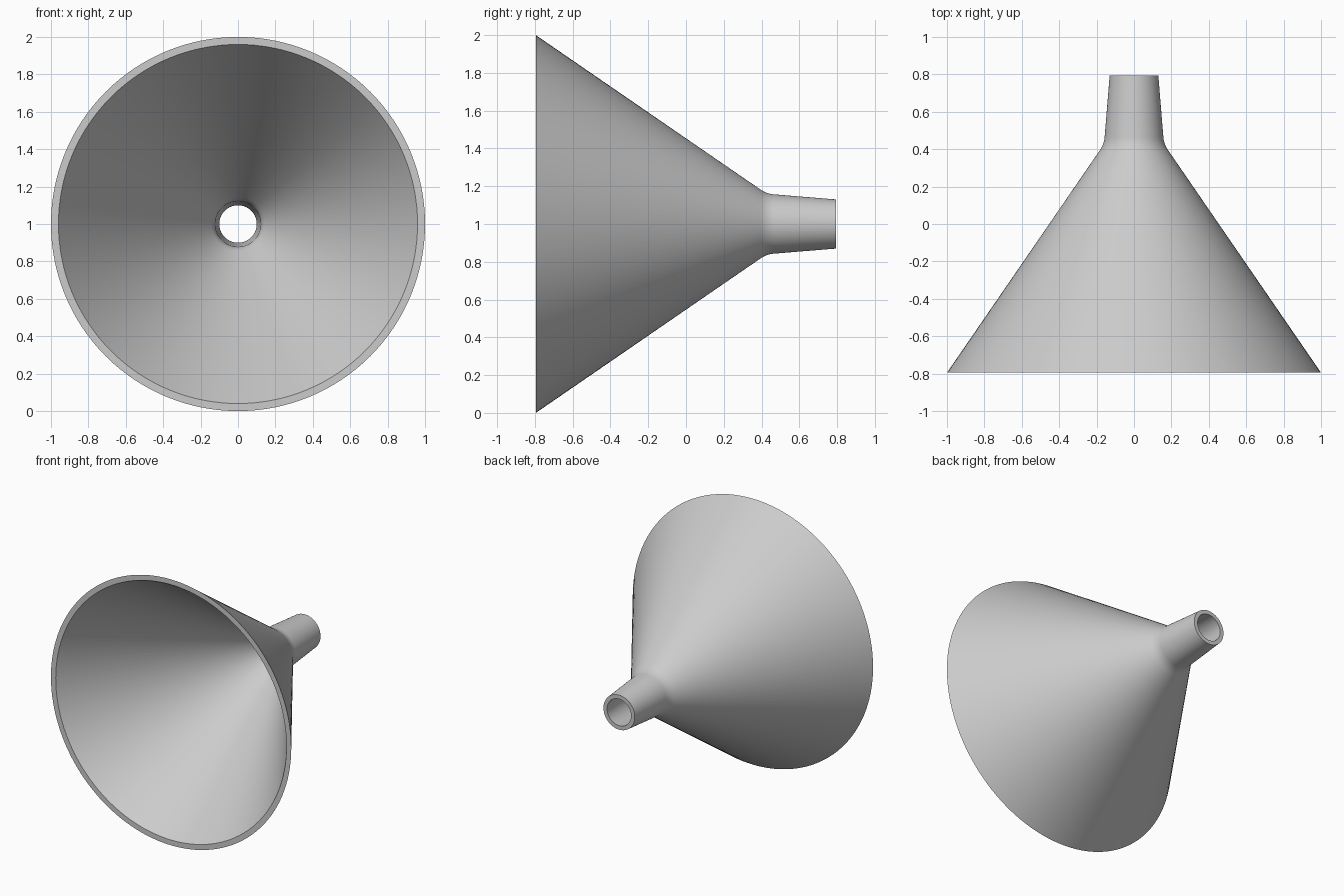
import bpy
import bmesh
import math
from mathutils import Matrix, Vector

cube = bpy.data.objects.get("Cube")
if cube:
    bpy.data.objects.remove(cube, do_unlink=True)

FRONT, BACK, SEGMENTS = -0.795, 0.795, 128


def fillet(start, corner, end, steps=6):
    """Rounded bend between two straight walls."""
    a, b, c = Vector(start), Vector(corner), Vector(end)
    return [a * (1 - t) ** 2 + b * 2 * t * (1 - t) + c * t ** 2
            for t in (i / steps for i in range(steps + 1))]


# Wall section as (radius, y): outside front to back, then inside back to front
outside = [(1.0, FRONT), *fillet((0.182, 0.395), (0.16, 0.427), (0.157, 0.465)), (0.13, BACK)]
inside = [(0.1, BACK), *fillet((0.122, 0.455), (0.124, 0.425), (0.146, 0.392)), (0.96, FRONT)]
section = outside + inside

# Spin the closed section around the y axis through the centre
bm = bmesh.new()
verts = [bm.verts.new((r, y, 1.0)) for r, y in section]
edges = [bm.edges.new((v, verts[(i + 1) % len(verts)])) for i, v in enumerate(verts)]
bmesh.ops.spin(bm, geom=verts + edges, cent=(0, 0, 1), axis=(0, 1, 0),
               angle=math.tau, steps=SEGMENTS, use_duplicate=False)
bmesh.ops.remove_doubles(bm, verts=bm.verts[:], dist=0.0005)
bmesh.ops.recalc_face_normals(bm, faces=bm.faces[:])
mesh = bpy.data.meshes.new("funnel")
bm.to_mesh(mesh)
bm.free()
funnel = bpy.data.objects.new("funnel", mesh)
bpy.context.collection.objects.link(funnel)

# Plain grey finish
grey = bpy.data.materials.new("light grey")
grey.use_nodes = True
colour = (0.6, 0.6, 0.6, 1.0)
grey.diffuse_color = colour
grey.node_tree.nodes["Principled BSDF"].inputs["Base Color"].default_value = colour
mesh.materials.append(grey)

# Smooth walls, crisp rims
bpy.ops.object.select_all(action="DESELECT")
funnel.select_set(True)
bpy.context.view_layer.objects.active = funnel
bpy.ops.object.shade_smooth_by_angle(angle=math.radians(30))
